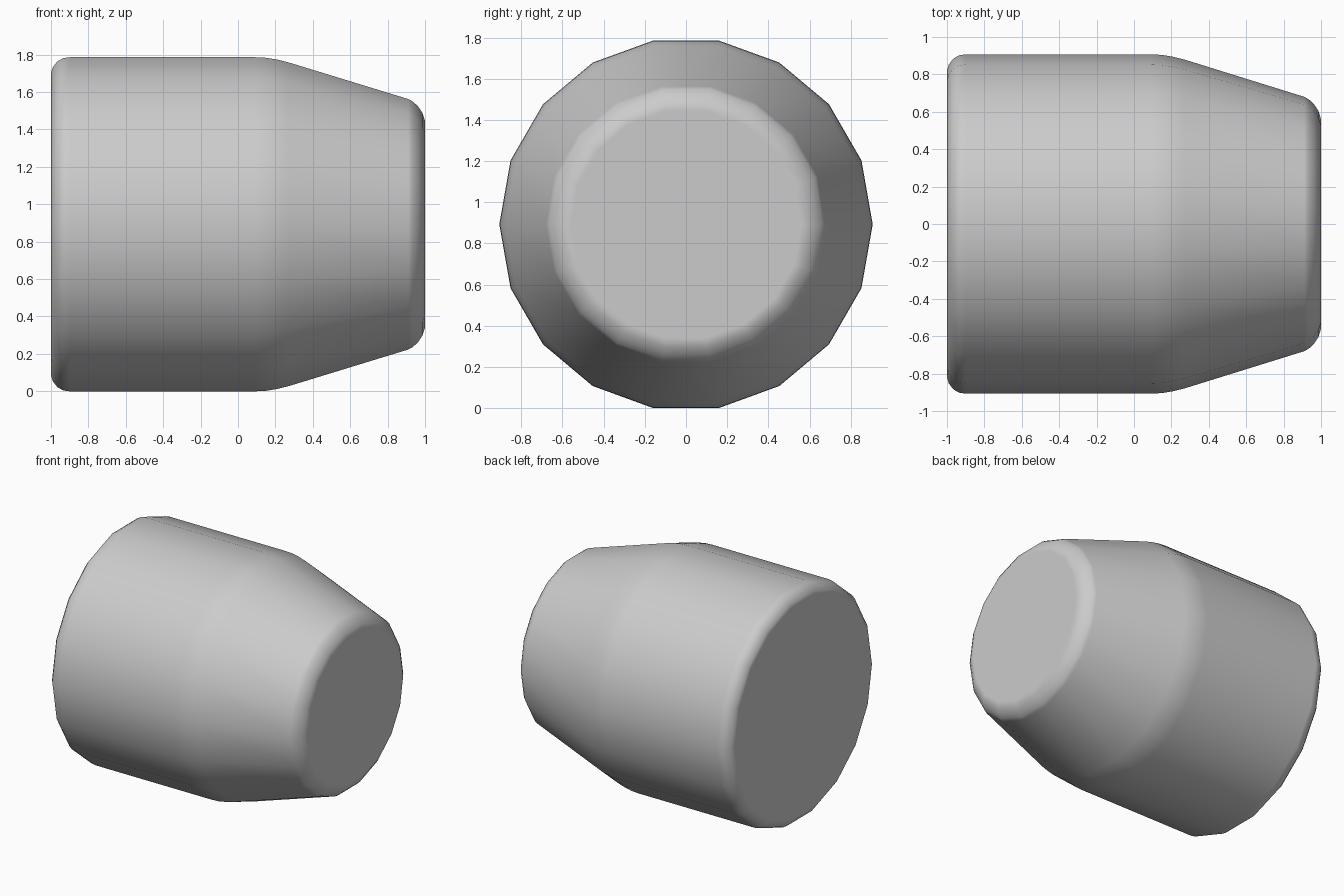
import bpy, bmesh, math

if "Cube" in bpy.data.objects:
    bpy.data.objects.remove(bpy.data.objects["Cube"])

SIDES = 18
CENTRE_Z = 0.893

# Profile along x: (x, radius) from wide end to narrow end, with rounded rims and shoulder
profile = [
    (-1.0, 0.82), (-0.99, 0.853), (-0.966, 0.884), (-0.935, 0.902), (-0.90, 0.907),
    (0.09, 0.907), (0.15, 0.904), (0.21, 0.894), (0.27, 0.879),
    (0.91, 0.680), (0.935, 0.666), (0.962, 0.641), (0.986, 0.605), (1.0, 0.56),
]

# Turned body: rings around the x axis
bm = bmesh.new()
rings = []
for x, r in profile:
    ring = []
    for i in range(SIDES):
        a = 2 * math.pi * i / SIDES
        ring.append(bm.verts.new((x, r * math.cos(a), CENTRE_Z + r * math.sin(a))))
    rings.append(ring)
for a, b in zip(rings, rings[1:]):
    for i in range(SIDES):
        j = (i + 1) % SIDES
        bm.faces.new((a[i], a[j], b[j], b[i])).smooth = True

# Flat end discs
for ring in (rings[0], rings[-1]):
    bm.faces.new(ring).smooth = True
bmesh.ops.recalc_face_normals(bm, faces=bm.faces)

mesh = bpy.data.meshes.new("tapered_barrel")
bm.to_mesh(mesh)
bm.free()
barrel = bpy.data.objects.new("tapered_barrel", mesh)
bpy.context.collection.objects.link(barrel)

# Keep the end discs evenly shaded
weighted = barrel.modifiers.new("weighted_normals", 'WEIGHTED_NORMAL')
weighted.weight = 100
